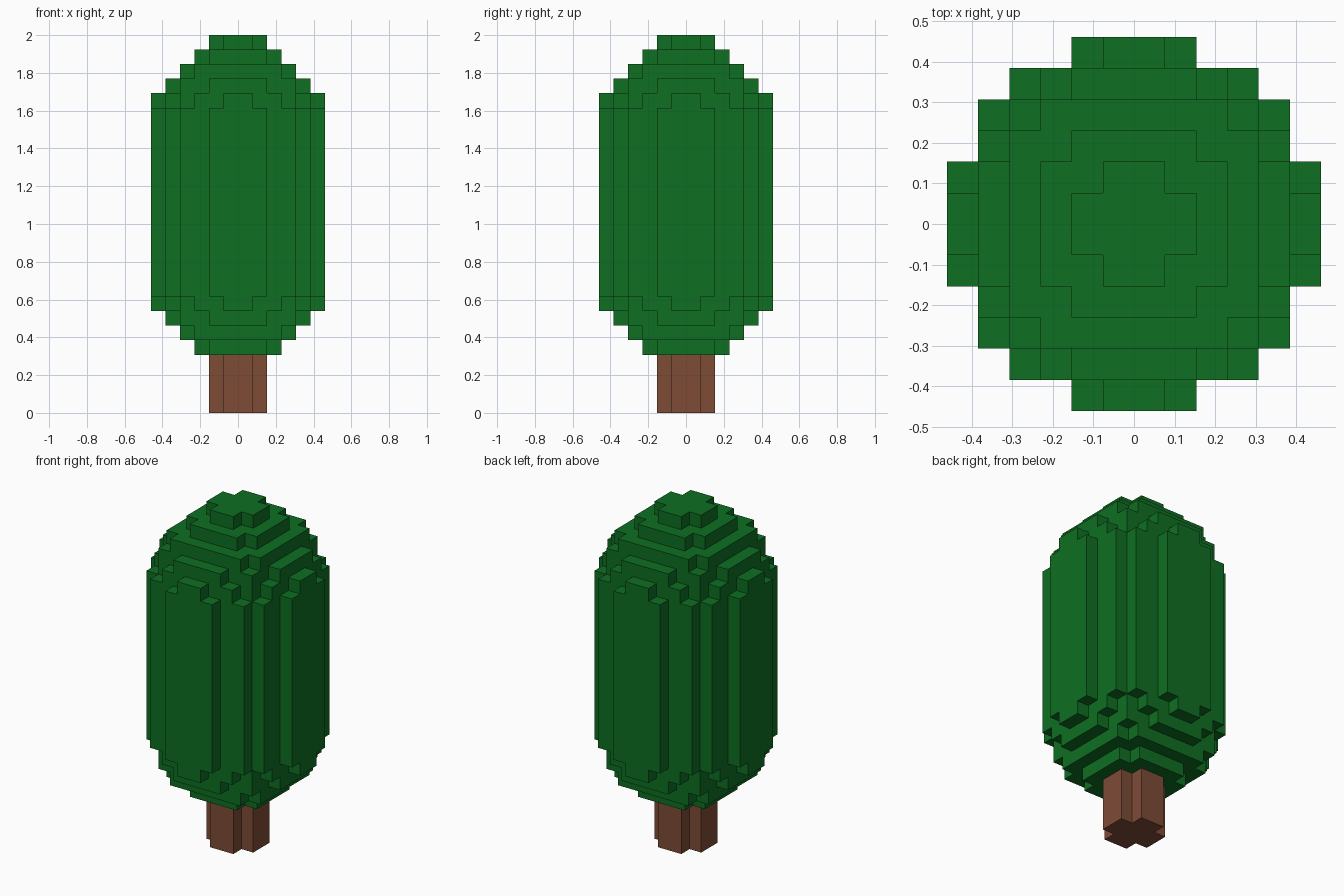
import bpy, bmesh

cube = bpy.data.objects.get("Cube")
if cube:
    bpy.data.objects.remove(cube, do_unlink=True)

U = 2 / 26  # size of one block

# Stepped discs: half width of each row of blocks, counted out from the centre
CROSS = [2, 1]
DISC3 = [3, 3, 2]
DISC4 = [4, 4, 4, 3]
DISC5 = [5, 5, 4, 4, 2]
DISC6 = [6, 5, 5, 4, 3, 1]
FULL = [6, 6, 5, 5, 4, 2]

# Tiers from the ground up: (bottom, top, disc), heights in blocks
TRUNK = [(0, 4, CROSS)]
CROWN = [(4, 5, DISC3), (5, 6, DISC4), (6, 7, DISC5), (7, 8, DISC6),
         (8, 21, FULL),
         (21, 22, DISC6), (22, 23, DISC5), (23, 24, DISC4), (24, 25, DISC3),
         (25, 26, CROSS)]
TIERS = TRUNK + CROWN


def filled(i, j, t):
    """True when block column (i, j) is solid in tier t."""
    if not 0 <= t < len(TIERS):
        return False
    disc = TIERS[t][2]
    row = j if j >= 0 else -j - 1
    col = i if i >= 0 else -i - 1
    return row < len(disc) and col < disc[row]


# Neighbour step and the matching outward quad, as corners of a unit block
SIDES = [
    ((1, 0, 0), [(1, 0, 0), (1, 1, 0), (1, 1, 1), (1, 0, 1)]),
    ((-1, 0, 0), [(0, 1, 0), (0, 0, 0), (0, 0, 1), (0, 1, 1)]),
    ((0, 1, 0), [(1, 1, 0), (0, 1, 0), (0, 1, 1), (1, 1, 1)]),
    ((0, -1, 0), [(0, 0, 0), (1, 0, 0), (1, 0, 1), (0, 0, 1)]),
    ((0, 0, 1), [(0, 0, 1), (1, 0, 1), (1, 1, 1), (0, 1, 1)]),
    ((0, 0, -1), [(0, 1, 0), (1, 1, 0), (1, 0, 0), (0, 0, 0)]),
]


def make_material(name, color):
    mat = bpy.data.materials.new(name)
    mat.use_nodes = True
    mat.diffuse_color = color
    mat.node_tree.nodes["Principled BSDF"].inputs["Base Color"].default_value = color
    return mat


def build_blocks(name, tiers, mat):
    """Make the outer skin of the given tiers, skipping hidden faces."""
    bm = bmesh.new()
    for t in tiers:
        low, high, _ = TIERS[t]
        for i in range(-6, 6):
            for j in range(-6, 6):
                if not filled(i, j, t):
                    continue
                for (di, dj, dt), quad in SIDES:
                    if filled(i + di, j + dj, t + dt):
                        continue
                    bm.faces.new([bm.verts.new(((i + x) * U, (j + y) * U,
                                                (high if z else low) * U))
                                  for x, y, z in quad])
    bmesh.ops.remove_doubles(bm, verts=bm.verts[:], dist=U * 0.01)
    mesh = bpy.data.meshes.new(name)
    bm.to_mesh(mesh)
    bm.free()
    mesh.materials.append(mat)
    obj = bpy.data.objects.new(name, mesh)
    bpy.context.collection.objects.link(obj)
    return obj


bark = make_material("bark brown", (0.209, 0.072, 0.037, 1))
leaf = make_material("leaf green", (0.0044, 0.156, 0.016, 1))

# Trunk and leafy crown
build_blocks("trunk", range(0, 1), bark)
build_blocks("leaf_crown", range(1, len(TIERS)), leaf)
